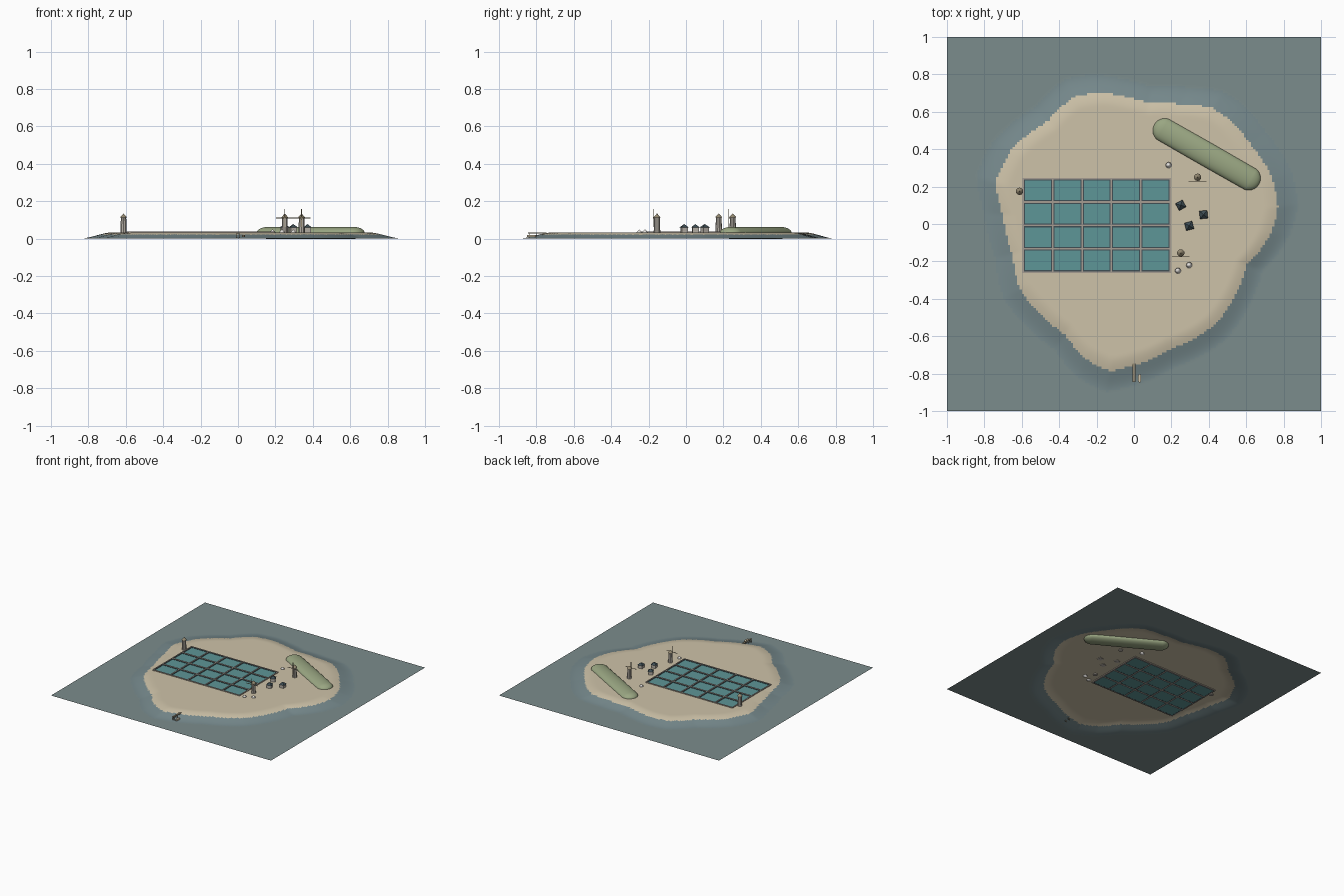
import bpy, bmesh, math
from mathutils import Vector, Matrix

old = bpy.data.objects.get("Cube")
if old:
    bpy.data.objects.remove(old, do_unlink=True)


def material(name, r, g, b):
    # display colour 0-255 to linear
    col = [min(1, (v / 255) ** 2.2 * 1.1) for v in (r, g, b)] + [1]
    m = bpy.data.materials.new(name)
    m.use_nodes = True
    m.diffuse_color = col
    m.node_tree.nodes["Principled BSDF"].inputs["Base Color"].default_value = col
    return m


WATER = material("sea", 117, 133, 133)
SHALLOW = material("shallows", 113, 131, 134)
SAND = material("sand", 196, 185, 160)
GRASS = material("dune_grass", 146, 158, 124)
POND = material("pond_water", 90, 142, 143)
DIKE = material("dike", 158, 148, 138)
STONE = material("stone", 172, 166, 157)
SLATE = material("slate", 62, 76, 82)
SALT = material("salt", 225, 222, 218)
WOOD = material("wood", 140, 130, 108)


def make(name, bm, mats, smooth=False):
    me = bpy.data.meshes.new(name)
    for f in bm.faces:
        f.smooth = smooth
    bm.to_mesh(me)
    bm.free()
    for m in mats:
        me.materials.append(m)
    ob = bpy.data.objects.new(name, me)
    bpy.context.collection.objects.link(ob)
    return ob


def box(bm, center, size, turn=0, mat=0):
    m = Matrix.Translation(center) @ Matrix.Rotation(turn, 4, "Z") @ Matrix.Diagonal((*size, 1))
    for v in bmesh.ops.create_cube(bm, size=1, matrix=m)["verts"]:
        for f in v.link_faces:
            f.material_index = mat


def cone(bm, center, r1, r2, h, sides, turn=0, mat=0):
    m = Matrix.Translation(Vector(center) + Vector((0, 0, h / 2))) @ Matrix.Rotation(turn, 4, "Z")
    made = bmesh.ops.create_cone(bm, cap_ends=True, segments=sides, radius1=r1, radius2=r2, depth=h, matrix=m)
    for v in made["verts"]:
        for f in v.link_faces:
            f.material_index = mat


# Shoreline as a closed curve in polar form
SHORE = [(-.18, .70), (-.32, .68), (-.46, .55), (-.66, .39), (-.74, .22), (-.70, .05),
         (-.65, -.16), (-.61, -.35), (-.5, -.48), (-.37, -.59), (-.26, -.72), (-.13, -.785),
         (0, -.755), (.19, -.67), (.43, -.54), (.54, -.38), (.60, -.22), (.73, -.05),
         (.77, .09), (.74, .24), (.62, .43), (.51, .56), (.42, .62), (.25, .64),
         (.08, .645), (-.05, .68)]
polar = sorted((math.atan2(y, x) % math.tau, math.hypot(x, y)) for x, y in SHORE)
polar = [(polar[-1][0] - math.tau, polar[-1][1])] + polar + [(polar[0][0] + math.tau, polar[0][1])]


def shore_ratio(x, y):
    a = math.atan2(y, x) % math.tau
    for (a0, r0), (a1, r1) in zip(polar, polar[1:]):
        if a0 <= a <= a1:
            return math.hypot(x, y) / (r0 + (r1 - r0) * (a - a0) / (a1 - a0))
    return 1


LAND = 0.034


def height(x, y):
    t = max(0, min(1, (1.15 - shore_ratio(x, y)) / 0.25))
    return LAND * t * t * (3 - 2 * t)


# Sea and island: one sheet, coloured cell by cell
PX, PY = [-.513 + .157 * i for i in range(5)], [-.195 + .125 * j for j in range(4)]
X0, X1, Y0, Y1 = PX[0] - .078, PX[-1] + .078, PY[0] - .062, PY[-1] + .062
bm = bmesh.new()
bmesh.ops.create_grid(bm, x_segments=160, y_segments=160, size=1)
for v in bm.verts:
    v.co.z = height(v.co.x, v.co.y)
hidden = []
for f in bm.faces:
    c = f.calc_center_median()
    s = shore_ratio(c.x, c.y)
    f.material_index = 2 if s < 1 else 1 if s < 1.14 else 0
    if all(X0 < v.co.x < X1 and Y0 < v.co.y < Y1 for v in f.verts):
        hidden.append(f)
bmesh.ops.delete(bm, geom=hidden, context="FACES")
make("island_and_sea", bm, [WATER, SHALLOW, SAND], True)

# Evaporation ponds with dark rims
bm = bmesh.new()
for x in PX:
    for y in PY:
        box(bm, (x, y, .031), (.14, .104, .006))
        for s in (-1, 1):
            box(bm, (x + s * .072, y, .032), (.006, .116, .009), mat=1)
            box(bm, (x, y + s * .055, .032), (.15, .006, .009), mat=1)
make("salt_ponds", bm, [POND, SLATE])

# Dikes between the ponds
bm = bmesh.new()
for i in range(6):
    box(bm, (PX[0] + (i - .5) * .157, (Y0 + Y1) / 2, .033), (.008, Y1 - Y0 + .008, .012))
for j in range(5):
    box(bm, ((X0 + X1) / 2, PY[0] + (j - .5) * .125, .033), (X1 - X0 + .008, .009, .0115))
make("pond_dikes", bm, [DIKE])

# Grassy dune: flattened capsule
a, b = Vector((.165, .50, .031)), Vector((.612, .245, .031))
d = b - a
bm = bmesh.new()
bmesh.ops.create_uvsphere(bm, u_segments=32, v_segments=16, radius=.065,
                          matrix=Matrix.Rotation(math.pi / 2, 4, "Y"))
for v in bm.verts:
    v.co.z *= .5
    v.co.x += math.copysign(d.length / 2, v.co.x) if abs(v.co.x) > 1e-5 else 0
bm.transform(Matrix.Translation((a + b) / 2) @ Matrix.Rotation(math.atan2(d.y, d.x), 4, "Z"))
make("dune", bm, [GRASS], True)

# Towers, two of them with sails
for name, x, y, sails in (("front_windmill", .25, -.155, True), ("back_windmill", .34, .25, True),
                          ("west_tower", -.612, .175, False)):
    bm = bmesh.new()
    cone(bm, (x, y, .028), .018, .015, .085, 10)
    cone(bm, (x, y, .113), .02, 0, .022, 10, mat=1)
    if sails:
        box(bm, (x, y - .016, .11), (.004, .012, .004), mat=1)
        box(bm, (x, y - .021, .11), (.096, .002, .004), mat=1)
        box(bm, (x, y - .021, .11), (.004, .002, .096), mat=1)
    make(name, bm, [STONE, WOOD])

# Huts with pyramid roofs
for i, (x, y, turn) in enumerate([(.25, .10, .5), (.372, .05, .1), (.295, -.01, .25)]):
    bm = bmesh.new()
    box(bm, (x, y, .045), (.034, .034, .03), turn)
    cone(bm, (x, y, .06), .03, 0, .018, 4, turn + math.pi / 4, 1)
    make(f"hut_{i + 1}", bm, [STONE, SLATE])

# Salt heaps
for i, (x, y) in enumerate([(.185, .315), (.235, -.25), (.295, -.22)]):
    bm = bmesh.new()
    cone(bm, (x, y, .032), .018, .002, .016, 12)
    make(f"salt_heap_{i + 1}", bm, [SALT], True)

# Jetty on posts
bm = bmesh.new()
box(bm, (0, -.795, .03), (.014, .10, .004))
for y in (-.835, -.80, -.765):
    for s in (-1, 1):
        box(bm, (s * .006, y, .017), (.003, .003, .034))
make("jetty", bm, [WOOD])

# Moored boat, pointed at both ends
bm = bmesh.new()
box(bm, (.03, -.825, .014), (.016, .028, .012))
for s in (-1, 1):
    end = max if s > 0 else min
    tip = end(f.calc_center_median().y for f in bm.faces)
    face = [f for f in bm.faces if abs(f.calc_center_median().y - tip) < 1e-5]
    new = bmesh.ops.extrude_face_region(bm, geom=face)["geom"]
    bmesh.ops.delete(bm, geom=face, context="FACES_ONLY")
    for v in [g for g in new if isinstance(g, bmesh.types.BMVert)]:
        v.co.y += s * .01
        v.co.x = .03 + (v.co.x - .03) * .3
make("boat", bm, [SAND])
